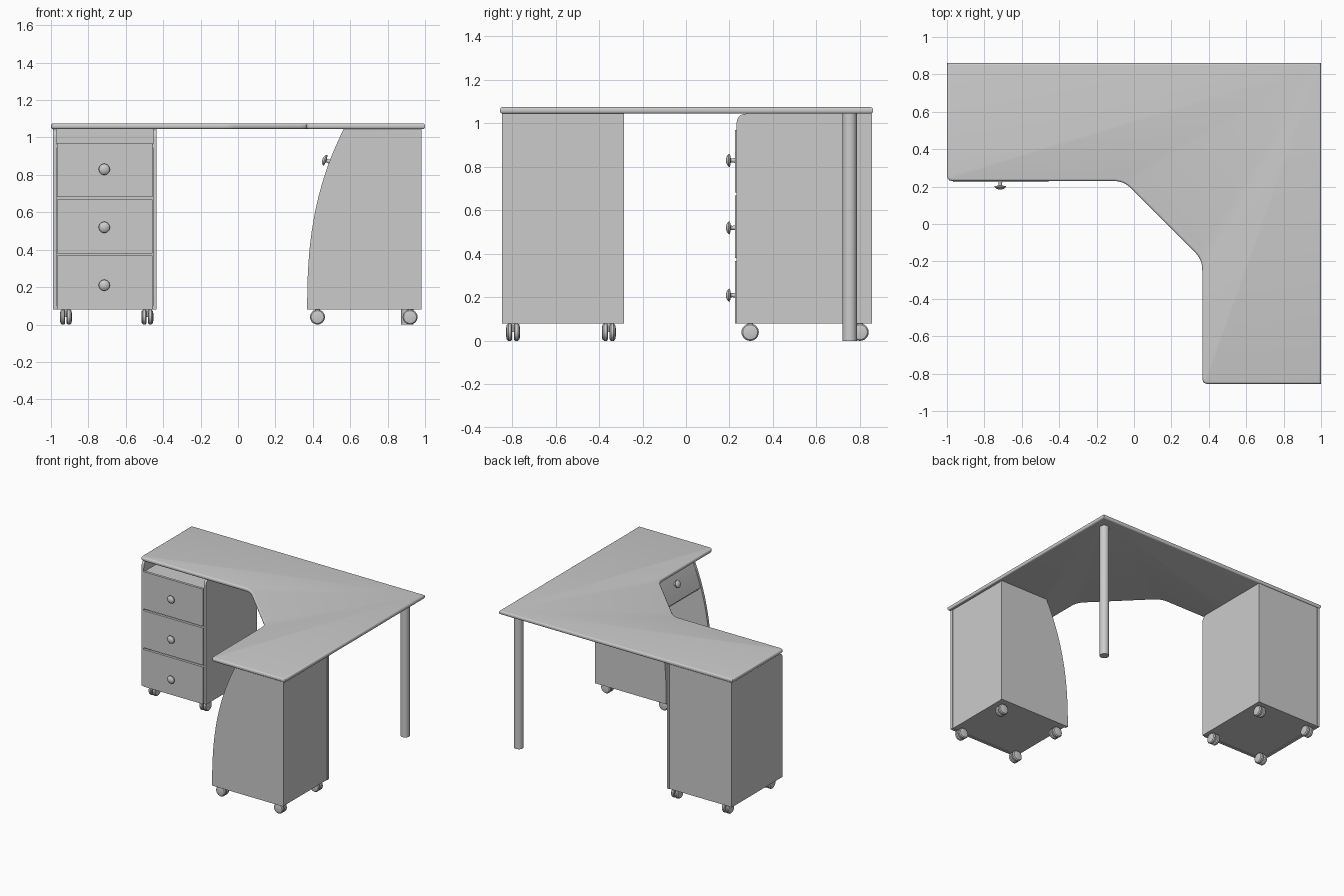
import bpy, bmesh, math
from mathutils import Vector, Matrix

cube = bpy.data.objects.get("Cube")
if cube:
    bpy.data.objects.remove(cube, do_unlink=True)

grey = bpy.data.materials.new("plain grey")
grey.use_nodes = True
COLOR = (0.6, 0.6, 0.6, 1)
grey.diffuse_color = COLOR
grey.node_tree.nodes["Principled BSDF"].inputs["Base Color"].default_value = COLOR


def finish(bm, name, smooth=True):
    bmesh.ops.recalc_face_normals(bm, faces=bm.faces)
    mesh = bpy.data.meshes.new(name)
    bm.to_mesh(mesh)
    bm.free()
    mesh.materials.append(grey)
    ob = bpy.data.objects.new(name, mesh)
    bpy.context.collection.objects.link(ob)
    if smooth:
        bpy.ops.object.select_all(action="DESELECT")
        ob.select_set(True)
        bpy.context.view_layer.objects.active = ob
        bpy.ops.object.shade_smooth_by_angle(angle=math.radians(35))
    return ob


def box(name, x, y, z):
    bm = bmesh.new()
    bmesh.ops.create_cube(bm, size=1)
    for v in bm.verts:
        v.co = [(a + b) / 2 + c * (b - a) for (a, b), c in zip((x, y, z), v.co)]
    return finish(bm, name, False)


def prism(name, points, place, depth, round_rim=0):
    """Extrude a flat outline; place maps (u, v) to 3D."""
    bm = bmesh.new()
    face = bm.faces.new([bm.verts.new(place(u, v)) for u, v in points])
    new = bmesh.ops.extrude_face_region(bm, geom=[face])["geom"]
    bmesh.ops.translate(bm, vec=depth, verts=[g for g in new if isinstance(g, bmesh.types.BMVert)])
    if round_rim:
        rim = [e for e in bm.edges if abs(e.verts[0].co.z - e.verts[1].co.z) < 1e-5]
        bmesh.ops.bevel(bm, geom=rim, offset=round_rim, segments=4, profile=0.5, affect="EDGES")
    return finish(bm, name)


def fillet(corners, steps=8):
    """Round each (u, v, trim) corner with a short curve."""
    out = []
    for i, (u, v, trim) in enumerate(corners):
        p = Vector((u, v))
        if not trim:
            out.append(p)
            continue
        a = p + (Vector(corners[i - 1][:2]) - p).normalized() * trim
        b = p + (Vector(corners[(i + 1) % len(corners)][:2]) - p).normalized() * trim
        for k in range(steps + 1):
            t = k / steps
            w = 2 * t * (1 - t)
            out.append((a * (1 - t) ** 2 + p * w * 1.2 + b * t ** 2) / (1 + 0.2 * w))
    return out


def lathe(name, profile, place, axis, steps=24):
    """Spin a (radius, height) profile and point it along an axis."""
    bm = bmesh.new()
    verts = [bm.verts.new((r, 0, h)) for r, h in profile]
    edges = [bm.edges.new(pair) for pair in zip(verts, verts[1:])]
    bmesh.ops.spin(bm, geom=verts + edges, cent=(0, 0, 0), axis=(0, 0, 1),
                   angle=math.tau, steps=steps)
    bmesh.ops.remove_doubles(bm, verts=bm.verts, dist=1e-5)
    turn = Vector((0, 0, 1)).rotation_difference(Vector(axis)).to_matrix().to_4x4()
    bm.transform(Matrix.Translation(place) @ turn)
    return finish(bm, name)


def knob(name, place, axis):
    profile = [(0.012, -0.004), (0.009, 0.012), (0.01, 0.02), (0.03, 0.024),
               (0.029, 0.03), (0.021, 0.037), (0.011, 0.041), (0, 0.042)]
    lathe(name, profile, place, axis)


def caster(name, x, y, axis):
    axis = Vector(axis)
    side = [(0, -0.013), (0.033, -0.013), (0.04, -0.008), (0.04, 0.005),
            (0.034, 0.012), (0.02, 0.015), (0, 0.015)]
    for s in (-1, 1):
        lathe(name + "_wheel", side, Vector((x, y, 0.04)) + axis * s * 0.017, axis * s)
    lathe(name + "_stem", [(0, 0), (0.013, 0), (0.013, 0.06), (0, 0.06)], (x, y, 0.04), (0, 0, 1), 12)


BASE, TOP = 0.08, 1.045

# Corner desktop with rounded rim
outline = fillet([(-1, 0.86, 0), (-1, 0.23, 0.035), (-0.055, 0.23, 0.06), (0.365, -0.19, 0.06),
                  (0.365, -0.855, 0.035), (1, -0.855, 0), (1, 0.86, 0)])
prism("desktop", outline, lambda u, v: (u, v, TOP), (0, 0, 0.03), 0.012)

# Corner leg
lathe("corner_leg", [(0, 0), (0.033, 0), (0.033, TOP), (0, TOP)], (0.905, 0.753, 0), (0, 0, 1), 32)

# Drawer cabinet
side = fillet([(0.232, BASE, 0), (0.855, BASE, 0), (0.855, TOP, 0), (0.232, TOP, 0.055)])
for name, x in (("right", -0.99), ("left", -0.455)):
    prism("drawer_cabinet_%s_side" % name, side, lambda u, v: (x, u, v), (0.02, 0, 0))
inner = (-0.97, -0.455)
box("drawer_cabinet_back", inner, (0.835, 0.852), (BASE, TOP))
box("drawer_cabinet_bottom", inner, (0.24, 0.836), (BASE + 0.004, 0.1))
box("drawer_cabinet_top", inner, (0.24, 0.836), (0.945, 0.965))
for i in range(3):
    z = BASE + i * 0.301
    box("drawer_front", (-0.969, -0.456), (0.225, 0.245), (z, z + 0.288))
    box("drawer_body", (-0.96, -0.465), (0.245, 0.8), (z + 0.03, z + 0.26))
    knob("drawer_knob", (-0.715, 0.226, 0.21 + i * 0.31), (0, -1, 0))


# Curved cabinet
def bow(z):
    return 0.37 + 0.195 * ((z - BASE) / (TOP - BASE)) ** 2.5


def bow_points(z0, z1, steps=16):
    return [(bow(z), z) for z in (z0 + (z1 - z0) * k / steps for k in range(steps + 1))]


side = bow_points(BASE, TOP) + [(0.98, TOP), (0.98, BASE)]
for name, y in (("front", -0.845), ("rear", -0.305)):
    prism("curved_cabinet_%s_side" % name, side, lambda u, v: (u, y, v), (0, 0.02, 0))
inner = (-0.825, -0.305)
box("curved_cabinet_back", (0.96, 0.976), inner, (BASE, TOP))
box("curved_cabinet_bottom", (0.38, 0.961), inner, (BASE + 0.004, 0.1))
box("curved_cabinet_divider", (0.47, 0.961), inner, (0.735, 0.75))

# Bowed top drawer above the open compartment
front = bow_points(0.755, 1.03, 8)
front += [(x + 0.02, z) for x, z in reversed(front)]
prism("bowed_drawer_front", front, lambda u, v: (u + 0.003, inner[0], v), (0, 0.52, 0))
box("bowed_drawer_body", (0.53, 0.93), (-0.815, -0.315), (0.765, 0.93))
knob("bowed_drawer_knob", (bow(0.87) + 0.003, -0.565, 0.87), Vector((-1, 0, 0.35)).normalized())

# Casters
for x in (-0.92, -0.485):
    for y in (0.295, 0.8):
        caster("drawer_cabinet_caster", x, y, (1, 0, 0))
for x in (0.425, 0.92):
    for y in (-0.795, -0.355):
        caster("curved_cabinet_caster", x, y, (0, 1, 0))
